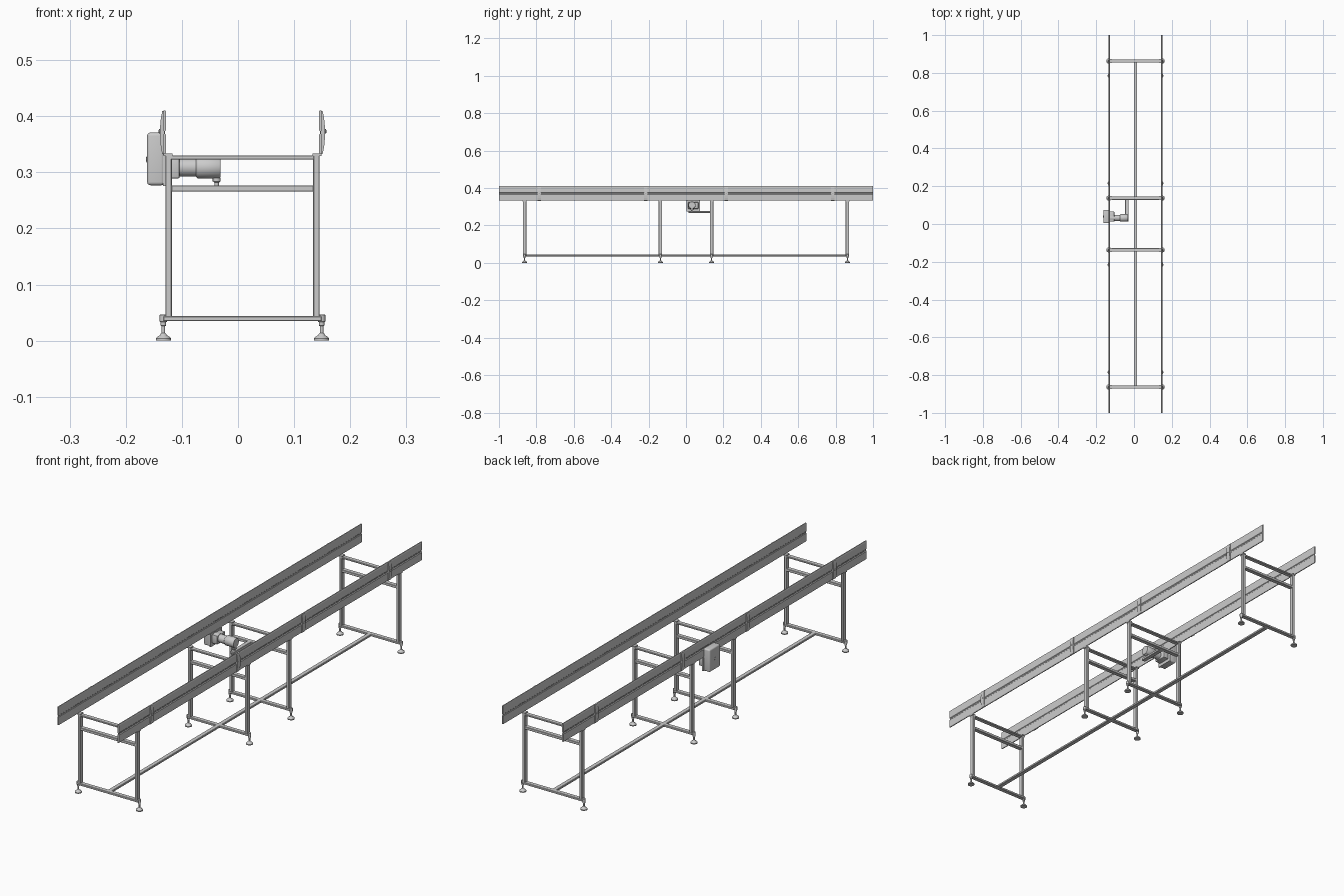
import bpy, bmesh, math
from mathutils import Matrix, Vector

if "Cube" in bpy.data.objects:
    bpy.data.objects.remove(bpy.data.objects["Cube"])

CX = 0.008                       # centre plane of the frame
FRAMES = (-0.863, -0.137, 0.137, 0.863)
BRACKETS = (-0.785, -0.215, 0.215, 0.785)


def finish(name, bm, smooth=False):
    bmesh.ops.recalc_face_normals(bm, faces=bm.faces)
    me = bpy.data.meshes.new(name)
    bm.to_mesh(me)
    bm.free()
    ob = bpy.data.objects.new(name, me)
    bpy.context.collection.objects.link(ob)
    if smooth:
        bpy.ops.object.select_all(action='DESELECT')
        ob.select_set(True)
        bpy.context.view_layer.objects.active = ob
        bpy.ops.object.shade_smooth_by_angle(angle=math.radians(35))
    return ob


def box(name, x0, x1, y0, y1, z0, z1, bevel=0.0, segments=1):
    bm = bmesh.new()
    bmesh.ops.create_cube(bm, size=1)
    for v in bm.verts:
        v.co = Vector(((x0 + x1) / 2 + v.co.x * (x1 - x0),
                       (y0 + y1) / 2 + v.co.y * (y1 - y0),
                       (z0 + z1) / 2 + v.co.z * (z1 - z0)))
    if bevel:
        bmesh.ops.bevel(bm, geom=bm.edges[:], offset=bevel, segments=segments,
                        profile=0.5, affect='EDGES')
    return finish(name, bm, segments > 1)


def lathe(name, profile, origin, axis='Z', n=24):
    """Revolve (radius, height) points about an axis through origin."""
    bm = bmesh.new()
    rings = [[bm.verts.new((r * math.cos(2 * math.pi * i / n),
                            r * math.sin(2 * math.pi * i / n), h)) for i in range(n)]
             for r, h in profile]
    for a, b in zip(rings, rings[1:]):
        for i in range(n):
            bm.faces.new((a[i], a[(i + 1) % n], b[(i + 1) % n], b[i]))
    bm.faces.new(rings[0])
    bm.faces.new(rings[-1])
    m = Matrix.Translation(origin)
    if axis == 'X':
        m = m @ Matrix.Rotation(math.pi / 2, 4, 'Y')
    bm.transform(m)
    return finish(name, bm, True)


def extrude_y(name, profile, side, y0, y1):
    """Extrude an (offset from centre plane, z) outline along y."""
    bm = bmesh.new()
    a, b = ([bm.verts.new((CX + side * o, y, z)) for o, z in profile] for y in (y0, y1))
    n = len(profile)
    for i in range(n):
        bm.faces.new((a[i], a[(i + 1) % n], b[(i + 1) % n], b[i]))
    bm.faces.new(a)
    bm.faces.new(b)
    return finish(name, bm)


def tube(name, x0, x1, y0, y1, z0, z1):
    return box(name, x0, x1, y0, y1, z0, z1, bevel=0.0012)


# side guards: two flat bands with a groove between them on both faces
guard = [(0.1370, 0.333), (0.1405, 0.333), (0.1420, 0.337), (0.1420, 0.366),
         (0.1395, 0.369), (0.1395, 0.373), (0.1420, 0.376), (0.1420, 0.405),
         (0.1405, 0.410), (0.1370, 0.410), (0.1362, 0.407), (0.1362, 0.375),
         (0.1380, 0.373), (0.1380, 0.369), (0.1362, 0.367), (0.1362, 0.336)]
# curved clamp straps outside the guards
strap = [(0.139, 0.332), (0.1430, 0.333), (0.1455, 0.346), (0.1468, 0.360),
         (0.1468, 0.382), (0.1455, 0.396), (0.1430, 0.409), (0.139, 0.410)]
foot = [(0.0135, 0.0), (0.0135, 0.004), (0.011, 0.007), (0.006, 0.010),
        (0.0045, 0.013), (0.0032, 0.014), (0.0032, 0.026), (0.005, 0.027),
        (0.005, 0.033), (0.0032, 0.033), (0.0032, 0.036)]
socket = [(0.0055, 0.033), (0.0065, 0.034), (0.0065, 0.046), (0.0055, 0.047)]
bolt = [(0.004, -0.001), (0.004, 0.0015), (0.0025, 0.0025)]

for side, label in ((-1, "left"), (1, "right")):
    extrude_y(f"{label}_side_guard", guard, side, -1, 1)
    for i, y in enumerate(BRACKETS):
        extrude_y(f"{label}_guard_strap_{i}", strap, side, y - 0.010, y + 0.010)
        lathe(f"{label}_strap_bolt_{i}", [(r, side * h) for r, h in bolt],
              (CX + side * 0.1468, y, 0.373), 'X', 12)
    # legs with levelling feet and a clip holding the guard
    for i, y in enumerate(FRAMES):
        x = CX + side * 0.1315
        tube(f"{label}_leg_{i}", x - 0.0057, x + 0.0057, y - 0.009, y + 0.009, 0.042, 0.330)
        x0, x1 = sorted((CX + side * 0.125, CX + side * 0.1405))
        box(f"{label}_guard_clip_{i}", x0, x1, y - 0.010, y + 0.010, 0.329, 0.334)
        fx = CX + side * 0.141
        lathe(f"{label}_foot_{i}", foot, (fx, y, 0))
        lathe(f"{label}_foot_socket_{i}", socket, (fx, y, 0))

# cross bars of each frame
for i, y in enumerate(FRAMES):
    tube(f"base_bar_{i}", CX - 0.141, CX + 0.141, y - 0.009, y + 0.009, 0.035, 0.0436)
    tube(f"middle_bar_{i}", CX - 0.127, CX + 0.127, y - 0.009, y + 0.009, 0.266, 0.277)
    tube(f"top_bar_{i}", CX - 0.1375, CX + 0.1375, y - 0.009, y + 0.009, 0.323, 0.330)

# long floor bar joining the frames
tube("long_tie_bar", CX - 0.009, CX + 0.009, -0.863, 0.863, 0.035, 0.0436)

# drive housing outside the left guard
box("drive_housing", -0.162, -0.131, 0.004, 0.075, 0.277, 0.371, 0.006, 4)
box("drive_back_plate", -0.134, -0.128, 0.003, 0.076, 0.276, 0.332)
lathe("housing_bolt", [(0.005, 0.0), (0.005, -0.002), (0.003, -0.003)],
      (-0.161, 0.040, 0.323), 'X', 12)

# motor, axis across the frame
motor = [(0.018, -0.131), (0.018, -0.106), (0.0165, -0.105), (0.0165, -0.075),
         (0.019, -0.073), (0.020, -0.071), (0.020, -0.034), (0.018, -0.031)]
lathe("drive_motor", motor, (0, 0.032, 0.309), 'X', 32)
box("motor_gear_block", -0.131, -0.104, 0.012, 0.066, 0.289, 0.325, 0.003, 2)

# motor support arm and post
tube("motor_support_arm", -0.047, -0.029, 0.014, 0.137, 0.267, 0.277)
lathe("motor_support_post", [(0.007, 0.290), (0.007, 0.284), (0.004, 0.282), (0.004, 0.276)],
      (-0.038, 0.032, 0), 'Z', 16)
